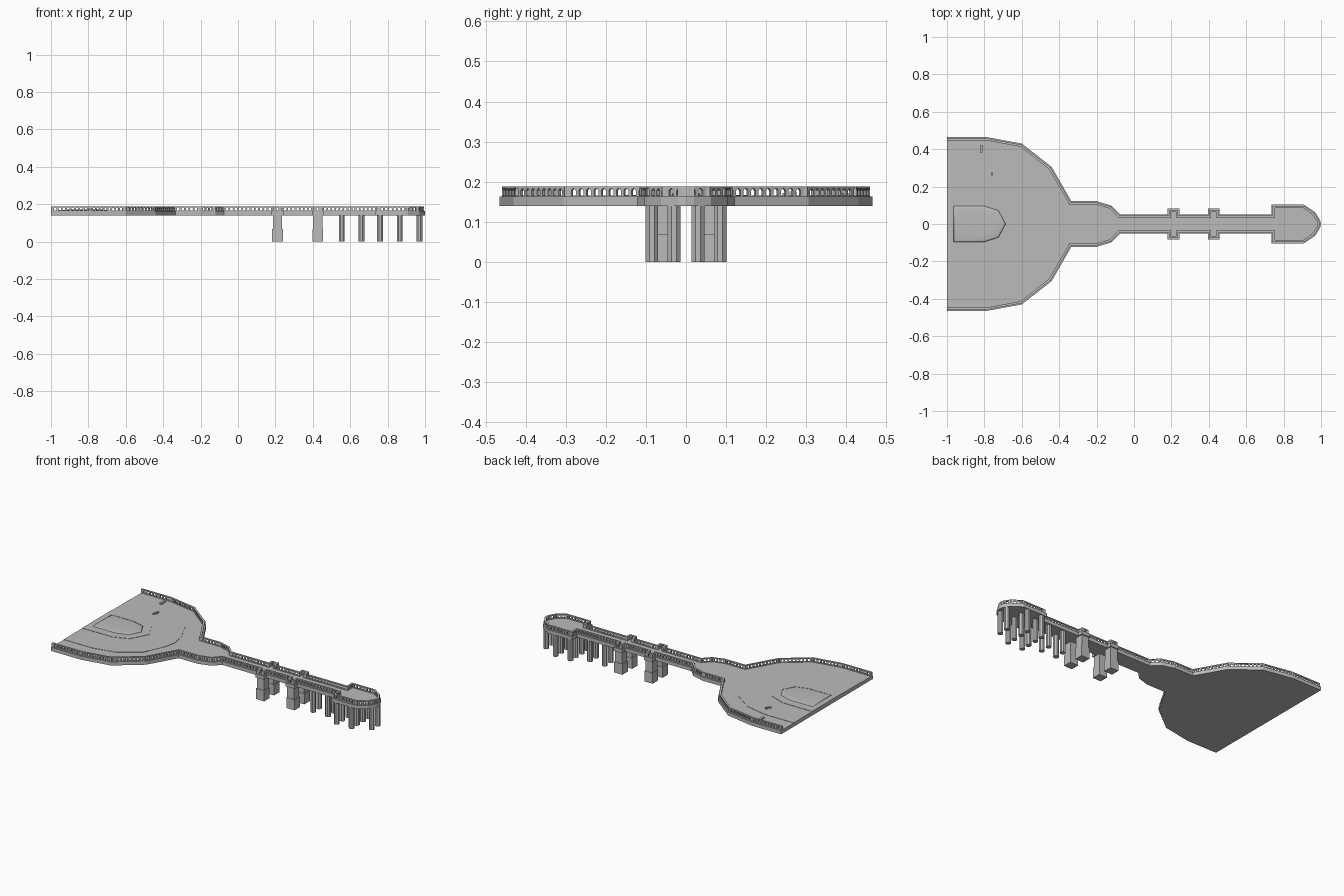
import bpy, bmesh, math
from mathutils import Vector

cube = bpy.data.objects.get("Cube")
if cube:
    bpy.data.objects.remove(cube)

stone = bpy.data.materials.new("pale grey stone")
stone.use_nodes = True
grey = (0.5, 0.5, 0.5, 1)
stone.diffuse_color = grey
stone.node_tree.nodes["Principled BSDF"].inputs["Base Color"].default_value = grey

DECK, BASE, TOP = 0.163, 0.14, 0.188


def finish(name, bm):
    bmesh.ops.recalc_face_normals(bm, faces=bm.faces)
    mesh = bpy.data.meshes.new(name)
    bm.to_mesh(mesh)
    bm.free()
    mesh.materials.append(stone)
    obj = bpy.data.objects.new(name, mesh)
    bpy.context.collection.objects.link(obj)
    return obj


def loft(bm, loops):
    """Skin equal-length closed loops and cap both ends."""
    rings = [[bm.verts.new(p) for p in loop] for loop in loops]
    n = len(rings[0])
    for a, b in zip(rings, rings[1:]):
        for i in range(n):
            j = (i + 1) % n
            bm.faces.new((a[i], a[j], b[j], b[i]))
    bm.faces.new(rings[0][::-1])
    bm.faces.new(rings[-1])


def prism(bm, points, z0, z1):
    loft(bm, [[(x, y, z) for x, y in points] for z in (z0, z1)])


def box(bm, x, y, z0, z1, sx, sy):
    prism(bm, [(x - sx, y - sy), (x + sx, y - sy), (x + sx, y + sy), (x - sx, y + sy)], z0, z1)


def mirrored(half):
    """Complete a half outline across the x axis."""
    return half + [(x, -y) for x, y in reversed(half) if y > 0]


def offset(path, d):
    """Shift an open path to its right by d with mitred corners."""
    pts = [Vector(p) for p in path]
    out = []
    for i, p in enumerate(pts):
        normals = []
        for a, b in ((i - 1, i), (i, i + 1)):
            if a >= 0 and b < len(pts):
                t = (pts[b] - pts[a]).normalized()
                normals.append(Vector((t.y, -t.x)))
        m = sum(normals, Vector((0, 0))).normalized()
        out.append(p + m * d / m.dot(normals[0]))
    return out


# Deck outline: fan-shaped forecourt, neck, walkway with bays, end platform
half = [(-1, .465), (-.79, .465), (-.6, .43), (-.44, .305), (-.335, .122),
        (-.2, .122), (-.12, .098), (-.075, .052)]
for x0, x1 in ((.18, .242), (.395, .457)):
    half += [(x0, .052), (x0, .082), (x1, .082), (x1, .052)]
half += [(.735, .052), (.735, .103), (.91, .103), (.97, .062), (.995, .02), (1, 0)]
outline = mirrored(half)
bm = bmesh.new()
prism(bm, outline, BASE, DECK)
finish("deck_slab", bm)

# Shallow steps on the forecourt
outer = mirrored([(-1, .337), (-.79, .337), (-.65, .305), (-.525, .22), (-.46, .08), (-.445, 0)])
inner = mirrored([(-1, .15), (-.79, .15), (-.69, .112), (-.63, 0)])
for name, pts, z in (("outer_step", outer, DECK + .002), ("inner_step", inner, DECK + .004)):
    bm = bmesh.new()
    prism(bm, pts, DECK - .005, z)
    finish(name, bm)

# Low soft mound in the middle of the forecourt
bm = bmesh.new()
mound = mirrored([(-.97, .1), (-.8, .1), (-.72, .075), (-.68, 0)])
rings = []
for scale, z in ((1, .166), (.88, .169), (.65, .171)):
    rings.append([(-.83 + (x + .83) * scale, y * scale, z) for x, y in mound])
loft(bm, rings)
mound_obj = finish("forecourt_mound", bm)
mound_obj.data.shade_smooth()

# Railing: continuous curb and handrail around all but the landward end
for name, d0, d1, z0, z1 in (("railing_curb", .006, .018, DECK, DECK + .003),
                             ("handrail", .006, .018, TOP - .005, TOP)):
    bm = bmesh.new()
    prism(bm, [*offset(outline, d0), *reversed(offset(outline, d1))], z0, z1)
    finish(name, bm)

# Balusters flare at the top to form small arches; square posts at corners
path = offset(outline, .012)
balusters, posts = bmesh.new(), bmesh.new()
for p in path:
    box(posts, max(p.x, -.994), p.y, DECK, TOP, .006, .006)
for a, b in zip(path, path[1:]):
    length = (b - a).length
    t = (b - a).normalized()
    side = Vector((-t.y, t.x)) * .004
    count = max(1, round(length / .022))
    pitch = length / count
    for i in range(count):
        c = a + t * pitch * (i + .5)
        levels = ((.2, DECK), (.2, TOP - .010), (.3, TOP - .007), (.48, TOP - .005))
        loft(balusters, [[(*(c + t * pitch * w * u + side * v), z)
                          for u, v in ((-1, -1), (1, -1), (1, 1), (-1, 1))]
                         for w, z in levels])
finish("balusters", balusters)
finish("railing_posts", posts)

# Square piers with wider footings under the bays
bm = bmesh.new()
for x in (.211, .426):
    for s in (-1, 1):
        box(bm, x, s * .05, .068, BASE, .025, .025)
        box(bm, x, s * .05, 0, .068, .029, .028)
finish("bay_piers", bm)

# Eight-sided columns under the walkway and the end platform
bm = bmesh.new()
for x in (.555, .66, .76, .865, .97):
    for y in ((.03, .085) if .7 < x < .9 else (.03,)):
        for s in (-1, 1):
            ring = [(x + .017 * math.cos(math.tau * (k + .5) / 8),
                     s * y + .017 * math.sin(math.tau * (k + .5) / 8)) for k in range(8)]
            prism(bm, ring, 0, BASE)
finish("support_columns", bm)

# Small bench and stools on the forecourt
bm = bmesh.new()
box(bm, -.817, .402, DECK, .172, .007, .02)
finish("bench", bm)
bm = bmesh.new()
box(bm, -.76, .267, DECK, .175, .005, .009)
box(bm, -.77, .247, DECK, .172, .006, .006)
finish("stools", bm)
